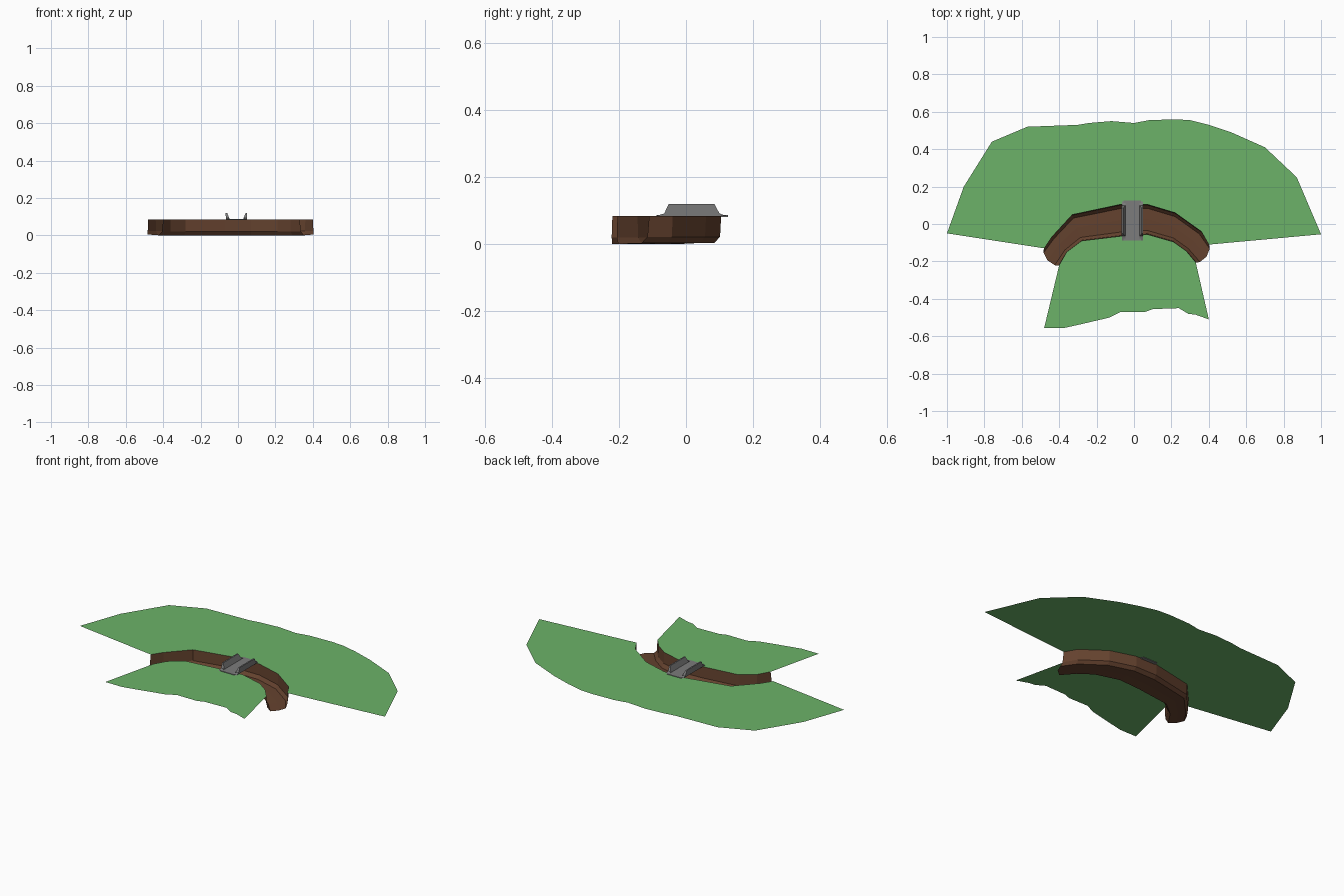
import bpy
from mathutils import Vector

if "Cube" in bpy.data.objects:
    bpy.data.objects.remove(bpy.data.objects["Cube"])

TOP = 0.085


def material(name, rgb):
    m = bpy.data.materials.new(name)
    m.diffuse_color = (*rgb, 1)
    m.use_nodes = True
    m.node_tree.nodes["Principled BSDF"].inputs["Base Color"].default_value = m.diffuse_color
    return m


def add_mesh(name, verts, faces, mat=None):
    me = bpy.data.meshes.new(name)
    me.from_pydata(verts, [], faces)
    me.update()
    ob = bpy.data.objects.new(name, me)
    bpy.context.collection.objects.link(ob)
    if mat:
        me.materials.append(mat)
    return ob


def sheet(name, outline, mat):
    # flat polygon, facing up
    ob = add_mesh(name, [(x, y, TOP) for x, y in outline], [list(range(len(outline)))], mat)
    if ob.data.polygons[0].normal.z < 0:
        ob.data.flip_normals()
    return ob


grass = material("grass", (0.15, 0.45, 0.14))
earth = material("earth", (0.13, 0.055, 0.028))
stone = material("stone", (0.2, 0.2, 0.2))

# banks of the trench, left to right
outer = [(-.48, -.13), (-.44, -.07), (-.33, .05), (-.07, .105),
         (.07, .105), (.22, .06), (.36, -.04), (.40, -.11)]
inner = [(-.40, -.22), (-.36, -.15), (-.28, -.09), (-.07, -.065),
         (.07, -.055), (.21, -.095), (.28, -.145), (.33, -.205)]

# grass on both sides
back_edge = [(1, -.055), (.87, .25), (.7, .41), (.52, .49), (.4, .53), (.3, .555), (.22, .56),
             (.08, .555), (0, .54), (-.12, .55), (-.24, .54), (-.3, .53), (-.57, .52),
             (-.76, .44), (-.91, .2), (-1, -.05)]
front_edge = [(.40, -.51), (.33, -.485), (.29, -.48), (.24, -.45), (.1, -.455), (.06, -.47),
              (-.07, -.47), (-.13, -.5), (-.28, -.535), (-.37, -.555), (-.48, -.555)]
sheet("back_grass", outer + back_edge, grass)
sheet("front_grass", inner + front_edge, grass)

# trench: open channel lofted between the banks, floor bulging at both ends
profile = [(0, TOP, 0), (.02, .022, .2), (.13, .004, .6), (.5, .003, 1),
           (.87, 0, .6), (.98, .02, .2), (1, TOP, 0)]
bulge = {0: Vector((-.022, -.02)), len(outer) - 1: Vector((.023, -.017))}
verts = []
for i, (a, b) in enumerate(zip(outer, inner)):
    for t, z, k in profile:
        p = Vector(a).lerp(Vector(b), t) + bulge.get(i, Vector((0, 0))) * k
        verts.append((p.x, p.y, z))
n = len(profile)
faces = [(i * n + j, i * n + j + 1, (i + 1) * n + j + 1, (i + 1) * n + j)
         for i in range(len(outer) - 1) for j in range(n - 1)]
add_mesh("trench", verts, faces, earth)


def extrude_side(name, pts, x0, x1, x_top0, x_top1):
    # y-z outline between two sides, each side leaning from base to top
    v = []
    for lo, hi in ((x0, x_top0), (x1, x_top1)):
        v += [(lo + (hi - lo) * (z - TOP) / .035, y, z) for y, z in pts]
    m = len(pts)
    f = [list(range(m))[::-1], list(range(m, 2 * m))]
    f += [(i, (i + 1) % m, m + (i + 1) % m, m + i) for i in range(m)]
    return add_mesh(name, v, f, stone)


# bridge deck and two tapered side walls
deck = [(-.088, TOP - .003), (-.088, TOP + .003), (.125, TOP + .003), (.125, TOP - .003)]
extrude_side("bridge_deck", deck, -.055, .038, -.055, .038)
wall = [(-.088, TOP), (-.065, .092), (-.052, .12), (.085, .12), (.1, .092), (.12, TOP)]
extrude_side("bridge_left_wall", wall, -.065, -.044, -.066, -.058)
extrude_side("bridge_right_wall", wall, .027, .048, .041, .049)
